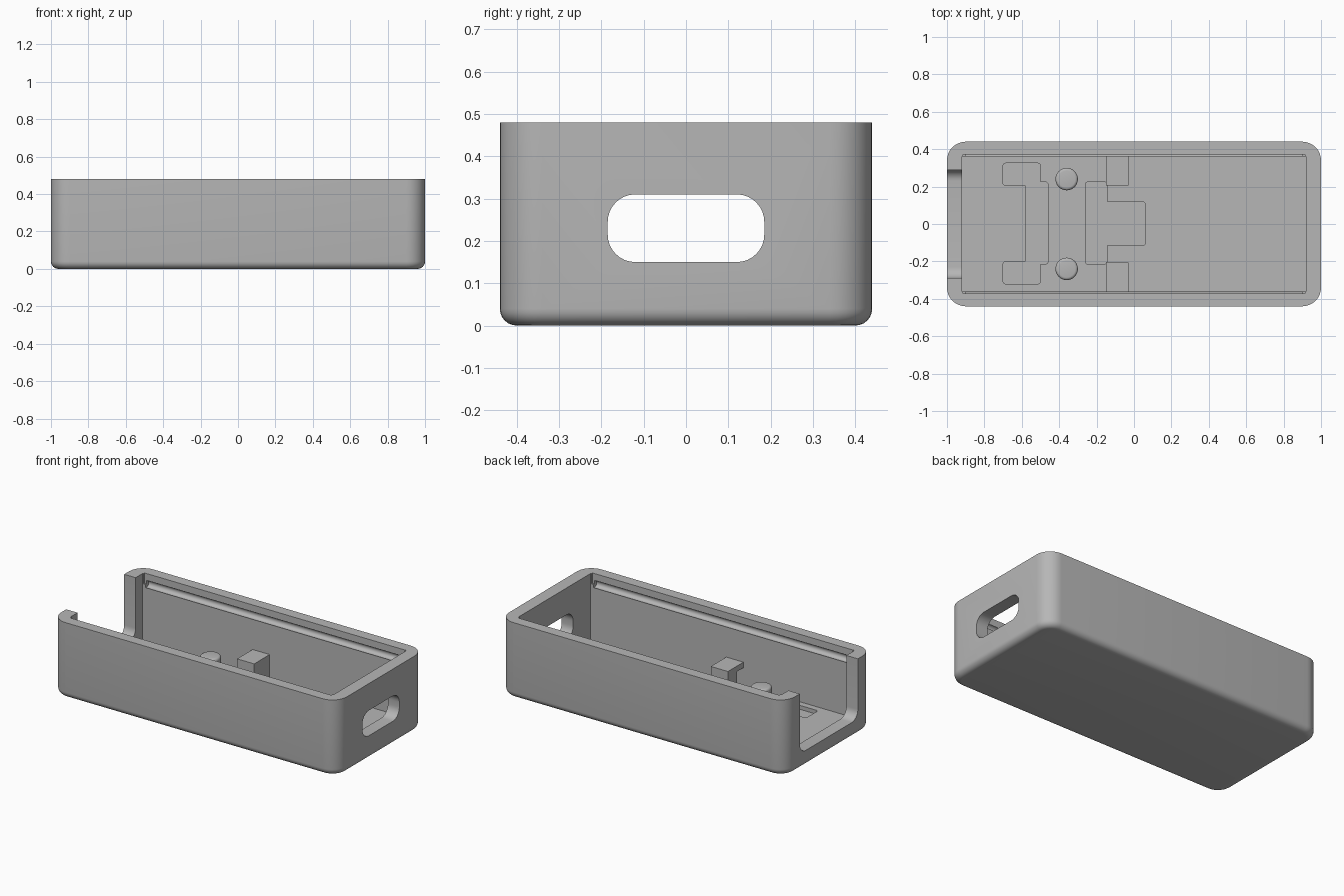
import bpy, bmesh, math
from mathutils import Matrix, Vector

if "Cube" in bpy.data.objects:
    bpy.data.objects.remove(bpy.data.objects["Cube"], do_unlink=True)

grey = bpy.data.materials.new("plain_grey")
grey.use_nodes = True
grey.diffuse_color = (0.47, 0.47, 0.47, 1)
grey.node_tree.nodes["Principled BSDF"].inputs["Base Color"].default_value = (0.47, 0.47, 0.47, 1)


def finish(name, bm):
    bmesh.ops.recalc_face_normals(bm, faces=bm.faces)
    mesh = bpy.data.meshes.new(name)
    bm.to_mesh(mesh)
    bm.free()
    mesh.materials.append(grey)
    obj = bpy.data.objects.new(name, mesh)
    bpy.context.collection.objects.link(obj)
    return obj


def round_edges(bm, edges, radius, segments=8):
    bmesh.ops.bevel(bm, geom=edges, offset=radius, segments=segments,
                    profile=0.5, affect='EDGES', clamp_overlap=True)


def box_mesh(x, y, z, axis=None, radius=0):
    """Box from three ranges; edges along one axis may be rounded."""
    bm = bmesh.new()
    bmesh.ops.create_cube(bm, size=1)
    for v in bm.verts:
        v.co = Vector([(r[0] + r[1]) / 2 + c * (r[1] - r[0]) for c, r in zip(v.co, (x, y, z))])
    if axis is not None:
        edges = [e for e in bm.edges
                 if abs((e.verts[0].co - e.verts[1].co).normalized()[axis]) > 0.99]
        round_edges(bm, edges, radius)
    return bm


def box(name, x, y, z, axis=None, radius=0):
    return finish(name, box_mesh(x, y, z, axis, radius))


def cylinder_mesh(radius, depth, segments, matrix):
    bm = bmesh.new()
    bmesh.ops.create_cone(bm, cap_ends=True, segments=segments, radius1=radius,
                          radius2=radius, depth=depth, matrix=matrix)
    return bm


def activate(obj):
    bpy.ops.object.select_all(action='DESELECT')
    obj.select_set(True)
    bpy.context.view_layer.objects.active = obj


def cut(obj, cutter):
    activate(obj)
    mod = obj.modifiers.new("cut", 'BOOLEAN')
    mod.operation = 'DIFFERENCE'
    mod.solver = 'EXACT'
    mod.object = cutter
    bpy.ops.object.modifier_apply(modifier=mod.name)
    bpy.data.objects.remove(cutter, do_unlink=True)


def smooth(obj):
    activate(obj)
    bpy.ops.object.shade_smooth_by_angle(angle=math.radians(30))


# Outer shell with rounded corners and a softened bottom edge
bm = box_mesh((-1, 1), (-0.44, 0.44), (0, 0.48), 2, 0.1)
round_edges(bm, [e for e in bm.edges if all(v.co.z < 0.001 for v in e.verts)], 0.04, 6)
case = finish("case_body", bm)

# Main cavity, wider rim and the lid grooves in the long walls
FLOOR = 0.06
cut(case, box("cavity", (-0.92, 0.92), (-0.36, 0.36), (FLOOR, 0.6)))
cut(case, box("rim_relief", (-0.915, 0.915), (-0.372, 0.372), (0.415, 0.6)))
for side in (-1, 1):
    turn = Matrix.Translation((0, side * 0.37, 0.415)) @ Matrix.Rotation(math.pi / 2, 4, 'Y')
    cut(case, finish("lid_groove", cylinder_mesh(0.022, 1.8, 16, turn)))

# Open notch in one end, rounded slot in the other
cut(case, box("end_notch", (-1.1, -0.9), (-0.29, 0.29), (0.1, 0.7), 0, 0.06))
cut(case, box("end_slot", (0.9, 1.1), (-0.185, 0.185), (0.15, 0.31), 0, 0.065))

# Shallow pockets in the floor
pockets = [
    ((-0.70, -0.50), (0.205, 0.325)),
    ((-0.70, -0.50), (-0.32, -0.20)),
    ((-0.58, -0.46), (-0.215, 0.225)),
    ((-0.26, -0.145), (-0.215, 0.225)),
    ((-0.20, 0.06), (-0.115, 0.12)),
]
for x, y in pockets:
    cut(case, box("floor_pocket", x, y, (0.035, 0.1), 2, 0.015))
smooth(case)

# Round pegs and side clips
for label, side in (("left", 1), ("right", -1)):
    place = Matrix.Translation((-0.36, side * 0.24, 0.105))
    bm = cylinder_mesh(0.06, 0.11, 32, place)
    round_edges(bm, [e for e in bm.edges if all(v.co.z > 0.159 for v in e.verts)], 0.015, 4)
    smooth(finish("peg_" + label, bm))

box("clip_back", (-0.15, -0.03), (0.205, 0.37), (0.05, 0.205))
clip = box("clip_front", (-0.15, -0.03), (-0.37, -0.205), (0.05, 0.205))
cut(clip, box("clip_undercut", (-0.2, 0.02), (-0.4, -0.295), (0.0, 0.17)))
